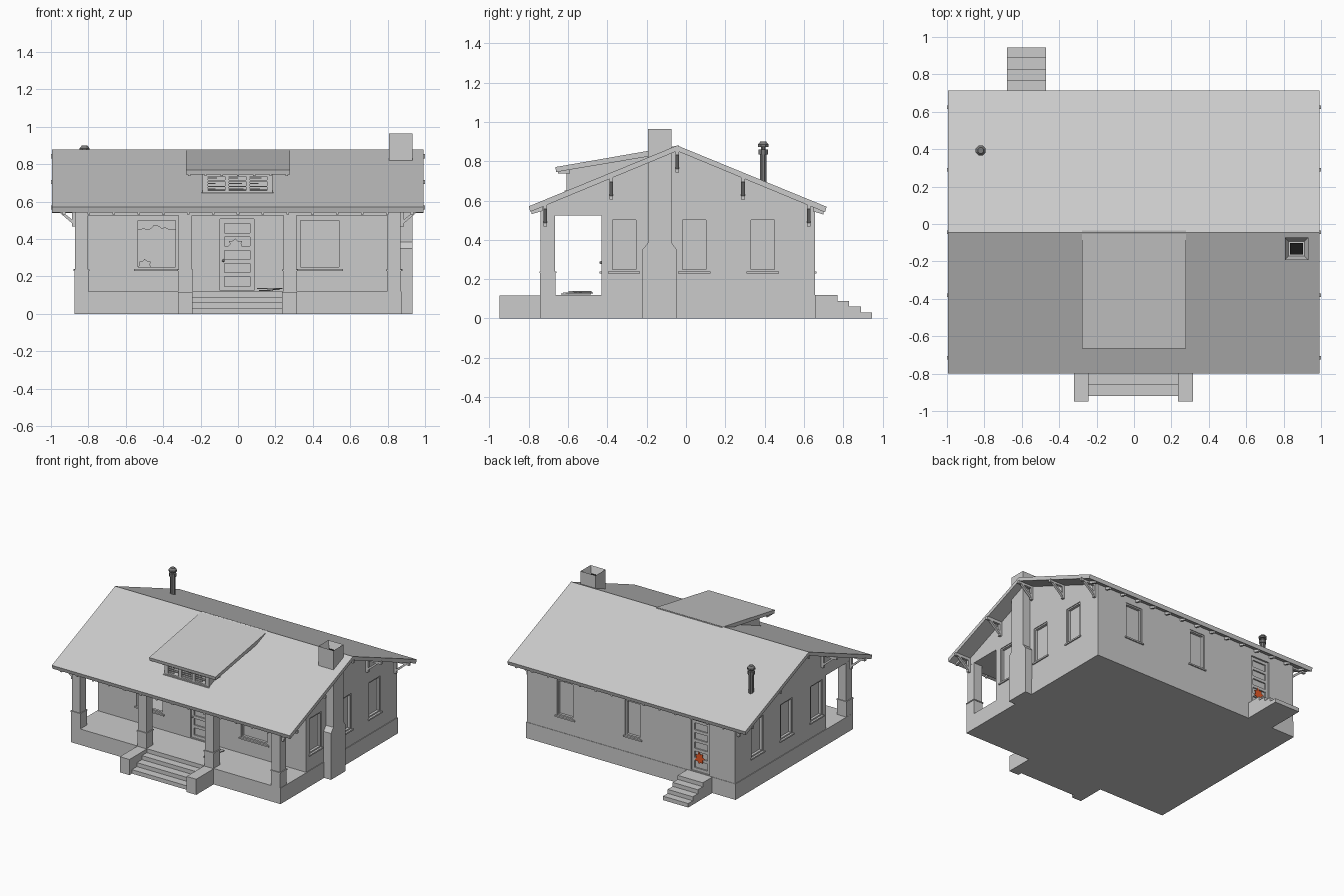
import bpy, bmesh, math, random
from mathutils import Matrix, Vector

if "Cube" in bpy.data.objects:
    bpy.data.objects.remove(bpy.data.objects["Cube"])
random.seed(4)


def finish(name, bm, color=None):
    bmesh.ops.recalc_face_normals(bm, faces=bm.faces[:])
    me = bpy.data.meshes.new(name)
    bm.to_mesh(me)
    bm.free()
    ob = bpy.data.objects.new(name, me)
    bpy.context.collection.objects.link(ob)
    if color:
        m = bpy.data.materials.new(name + "_mat")
        m.diffuse_color = (*color, 1)
        m.use_nodes = True
        m.node_tree.nodes["Principled BSDF"].inputs["Base Color"].default_value = m.diffuse_color
        me.materials.append(m)
    return ob


def add_box(bm, b):
    x0, x1, y0, y1, z0, z1 = b
    mat = Matrix.Translation(((x0 + x1) / 2, (y0 + y1) / 2, (z0 + z1) / 2)) @ \
        Matrix.Diagonal((abs(x1 - x0), abs(y1 - y0), abs(z1 - z0), 1))
    bmesh.ops.create_cube(bm, size=1, matrix=mat)


def boxes(name, blist, color=None):
    bm = bmesh.new()
    for b in blist:
        add_box(bm, b)
    return finish(name, bm, color)


def extrude(bm, pts, vec):
    f = bm.faces.new([bm.verts.new(p) for p in pts])
    r = bmesh.ops.extrude_face_region(bm, geom=[f])
    bmesh.ops.translate(bm, vec=vec, verts=[v for v in r["geom"] if isinstance(v, bmesh.types.BMVert)])
    # the starting face stays as the other cap
    return f


def prism(name, yz, x0, x1):
    bm = bmesh.new()
    extrude(bm, [(x0, y, z) for y, z in yz], (x1 - x0, 0, 0))
    return finish(name, bm)


def cut(ob, cutter):
    m = ob.modifiers.new("cut", "BOOLEAN")
    m.operation, m.solver, m.object = "DIFFERENCE", "EXACT", cutter
    cutter.hide_render = True
    bpy.context.view_layer.objects.active = ob
    bpy.ops.object.modifier_apply(modifier=m.name)
    bpy.data.objects.remove(cutter)


RIDGE, FRONT, BACK, SIDE = -0.045, -0.43, 0.655, 0.87


def roof_z(y):
    return 0.88 - 0.41 * abs(y - RIDGE)


def wall(side, u0, u1, d0, d1, z0, z1):
    # box on a wall: u along it, d outward from it
    if side == "front":
        return (u0, u1, FRONT - d1, FRONT - d0, z0, z1)
    if side == "back":
        return (u0, u1, BACK + d0, BACK + d1, z0, z1)
    if side == "right":
        return (SIDE + d0, SIDE + d1, u0, u1, z0, z1)
    return (-SIDE - d1, -SIDE - d0, u0, u1, z0, z1)


# foundation and house body with overhanging porch attic
boxes("foundation", [(-0.875, 0.875, -0.742, 0.658, 0, 0.12)])
T = 0.014
body = prism("house_body", [(FRONT, 0.12), (FRONT, 0.525), (-0.74, 0.525), (-0.74, roof_z(-0.74) - T),
                            (RIDGE, roof_z(RIDGE) - T), (BACK, roof_z(BACK) - T), (BACK, 0.12)], -SIDE, SIDE)

# windows (side, left, right, pocket depth) and doors
windows = [("front", -0.545, -0.325, 0.25), ("front", 0.325, 0.55, 0.025),
           ("back", -0.08, 0.05, 0.025), ("back", 0.48, 0.62, 0.025)]
for s in ("left", "right"):
    for u in (-0.315, 0.042, 0.39):
        windows.append((s, u - 0.07, u + 0.07, 0.025))
doors = [("front", -0.095, 0.085), ("back", -0.655, -0.5)]
Z0, Z1, ZD = 0.24, 0.51, 0.508
holes = [wall(s, a, b, -d, 0.05, Z0, Z1) for s, a, b, d in windows]
holes += [wall(s, a, b, -0.02, 0.05, 0.125, ZD) for s, a, b in doors]
cut(body, boxes("wall_cutter", holes))

frames, sills, panels = [], [], []
for s, a, b, d in windows:
    w = 0.01
    frames += [wall(s, a, a + w, -0.025, -0.006, Z0, Z1), wall(s, b - w, b, -0.025, -0.006, Z0, Z1),
               wall(s, a, b, -0.025, -0.006, Z0, Z0 + w), wall(s, a, b, -0.025, -0.006, Z1 - w, Z1)]
    sills.append(wall(s, a - 0.012, b + 0.012, -0.01, 0.009, Z0 - 0.011, Z0))
boxes("window_frames", frames)
boxes("window_sills", sills)
for s, a, b in doors:
    w = 0.022
    panels += [wall(s, a, a + w, -0.025, -0.01, 0.125, ZD), wall(s, b - w, b, -0.025, -0.01, 0.125, ZD)]
    panels += [wall(s, a, b, -0.025, -0.01, z, z + 0.022) for z in (0.125, 0.2, 0.27, 0.34, 0.41, 0.484)]
boxes("door_rails", panels)
bm = bmesh.new()
bmesh.ops.create_icosphere(bm, subdivisions=1, radius=0.008, matrix=Matrix.Translation((-0.078, FRONT - 0.003, 0.285)))
finish("door_knob", bm)


# jagged broken pieces: glass shards, door splinters
def jagged(name, side_y, cx, cz, rx, rz, n=12, color=None):
    bm = bmesh.new()
    pts = []
    for i in range(n):
        k = random.uniform(0.85, 1) if i % 2 else random.uniform(0.5, 0.75)
        a = 2 * math.pi * i / n
        pts.append((cx + rx * k * math.cos(a), side_y, cz + rz * k * math.sin(a)))
    extrude(bm, pts, (0, 0.003, 0))
    return finish(name, bm, color)


bm = bmesh.new()
top = [(-0.535 + 0.2 * i / 14, FRONT + 0.015, 0.445 + random.uniform(0, 0.03)) for i in range(15)]
extrude(bm, [(-0.535, FRONT + 0.015, 0.5)] + top + [(-0.335, FRONT + 0.015, 0.5)], (0, 0.003, 0))
finish("glass_shards_top", bm)
jagged("glass_shard_low", FRONT + 0.015, -0.5, 0.265, 0.04, 0.03)
jagged("glass_hole", FRONT + 0.02, 0.515, 0.46, 0.035, 0.035)
jagged("front_door_hole", FRONT + 0.008, -0.015, 0.375, 0.045, 0.03)
jagged("back_door_hole", BACK - 0.008, -0.57, 0.23, 0.045, 0.05, 14, (0.8, 0.1, 0.02))

# main roof
E0, E1, TH = -0.8, 0.715, 0.028
prism("main_roof", [(E0, roof_z(E0)), (RIDGE, 0.88), (E1, roof_z(E1)),
                    (E1 - 0.008, roof_z(E1) - TH), (RIDGE, 0.88 - TH), (E0 + 0.008, roof_z(E0) - TH)], -0.995, 0.992)

# rafter tails under both eaves
bm = bmesh.new()
for i in range(15):
    x = -0.93 + 1.86 * i / 14
    for ya, yb in ((-0.785, -0.73), (0.70, 0.645)):
        za, zb = roof_z(ya) - 0.02, roof_z(yb) - 0.02
        extrude(bm, [(x - 0.007, ya, za), (x - 0.007, yb, zb), (x - 0.007, yb, zb - 0.032),
                     (x - 0.007, ya, za - 0.026)], (0.014, 0, 0))
finish("rafter_tails", bm)

# knee brackets on the gables
bm = bmesh.new()
for s in (-1, 1):
    for y in (-0.715, -0.38, RIDGE, 0.29, 0.625):
        t, y0, y1 = roof_z(y) - 0.022, y - 0.009, y + 0.009
        add_box(bm, (s * 0.86, s * 0.888, y0, y1, t - 0.115, t))
        add_box(bm, (s * 0.86, s * 0.999, y0, y1, t - 0.026, t - 0.004))
        extrude(bm, [(s * 0.88, y0, t - 0.105), (s * 0.88, y0, t - 0.085), (s * 0.96, y0, t - 0.02),
                     (s * 0.98, y0, t - 0.02)], (0, 0.018, 0))
finish("gable_brackets", bm)

# porch posts with a cap band on each pier
posts = []
for c in (-0.836, -0.282, 0.278, 0.834):
    posts += [(c - 0.038, c + 0.038, -0.742, -0.664, 0.12, 0.235), (c - 0.042, c + 0.042, -0.746, -0.66, 0.23, 0.238),
              (c - 0.035, c + 0.035, -0.739, -0.667, 0.238, 0.53)]
boxes("porch_posts", posts)

# front and back steps
boxes("step_cheeks", [(-0.322, -0.242, -0.95, -0.74, 0, 0.118), (0.236, 0.316, -0.95, -0.74, 0, 0.118)])
boxes("front_steps", [(-0.245, 0.24, y, -0.74, z - 0.03, z) for y, z in ((-0.92, 0.03), (-0.86, 0.06), (-0.8, 0.09))])
boxes("back_steps", [(-0.68, -0.47, 0.65, y, z - 0.03, z)
                     for y, z in ((0.945, 0.03), (0.89, 0.06), (0.83, 0.09), (0.77, 0.12))])


# shed dormer
def dorm_z(y):
    return 0.77 + 0.175 * (y + 0.665)


prism("dormer_roof", [(-0.665, 0.77), (-0.035, 0.88), (-0.035, 0.85), (-0.66, 0.745)], -0.277, 0.277)
dorm = prism("dormer_body", [(-0.608, 0.62), (-0.608, dorm_z(-0.608) - 0.012), (-0.1, dorm_z(-0.1) - 0.012),
                             (-0.1, 0.8)], -0.19, 0.185)
centres = (-0.115, -0.003, 0.11)
cut(dorm, boxes("dormer_cutter", [(c - 0.045, c + 0.045, -0.65, -0.57, 0.66, 0.735) for c in centres]))
slats = []
for c in centres:
    for k in range(5):
        z = 0.664 + 0.015 * k
        a, b = (-0.045, 0.045) if k % 2 else (-0.045, random.uniform(-0.01, 0.045))
        slats.append((c + a, c + b, -0.6, -0.585, z, z + 0.006))
boxes("dormer_slats", slats)
boxes("dormer_sill", [(-0.195, 0.19, -0.618, -0.6, 0.64, 0.65)])
boxes("dormer_rafter_tails", [(x - 0.006, x + 0.006, -0.652, -0.59, 0.738, 0.755)
                              for x in [-0.26 + 0.52 * i / 6 for i in range(7)]])

# brick chimney with shoulders and an open flue
bm = bmesh.new()
extrude(bm, [(0.806, y, z) for y, z in ((-0.222, 0), (-0.222, 0.35), (-0.193, 0.385), (-0.193, 0.965),
                                        (-0.073, 0.965), (-0.073, 0.385), (-0.047, 0.35), (-0.047, 0))], (0.126, 0, 0))
bm.normal_update()
cap = max(bm.faces, key=lambda f: f.calc_center_median().z)
bmesh.ops.inset_individual(bm, faces=[cap], thickness=0.03)
bmesh.ops.translate(bm, vec=(0, 0, -0.06), verts=cap.verts[:])
finish("chimney", bm)
boxes("chimney_flue", [(0.835, 0.903, -0.164, -0.102, 0.88, 0.92)], (0.01, 0.01, 0.01))

# stove pipe with collar and rain cap
bm = bmesh.new()
for r0, r1, z0, z1 in ((0.019, 0.019, 0.66, 0.835), (0.025, 0.025, 0.835, 0.86), (0.012, 0.012, 0.86, 0.88),
                       (0.029, 0.029, 0.873, 0.885), (0.029, 0.016, 0.885, 0.9)):
    bmesh.ops.create_cone(bm, cap_ends=True, segments=8, radius1=r0, radius2=r1, depth=z1 - z0,
                          matrix=Matrix.Translation((-0.82, 0.393, (z0 + z1) / 2)) @ Matrix.Rotation(math.pi / 8, 4, "Z"))
finish("stove_pipe", bm, (0.2, 0.2, 0.2))

# loose planks on the porch
bm = bmesh.new()
for i, (x, y, a) in enumerate(((0.15, -0.56, 0.3), (0.19, -0.55, -0.25), (0.17, -0.54, 0.9))):
    bmesh.ops.create_cube(bm, size=1, matrix=Matrix.Translation((x, y, 0.124 + 0.006 * i)) @
                          Matrix.Rotation(a, 4, "Z") @ Matrix.Diagonal((0.03, 0.15, 0.006, 1)))
finish("loose_planks", bm)
